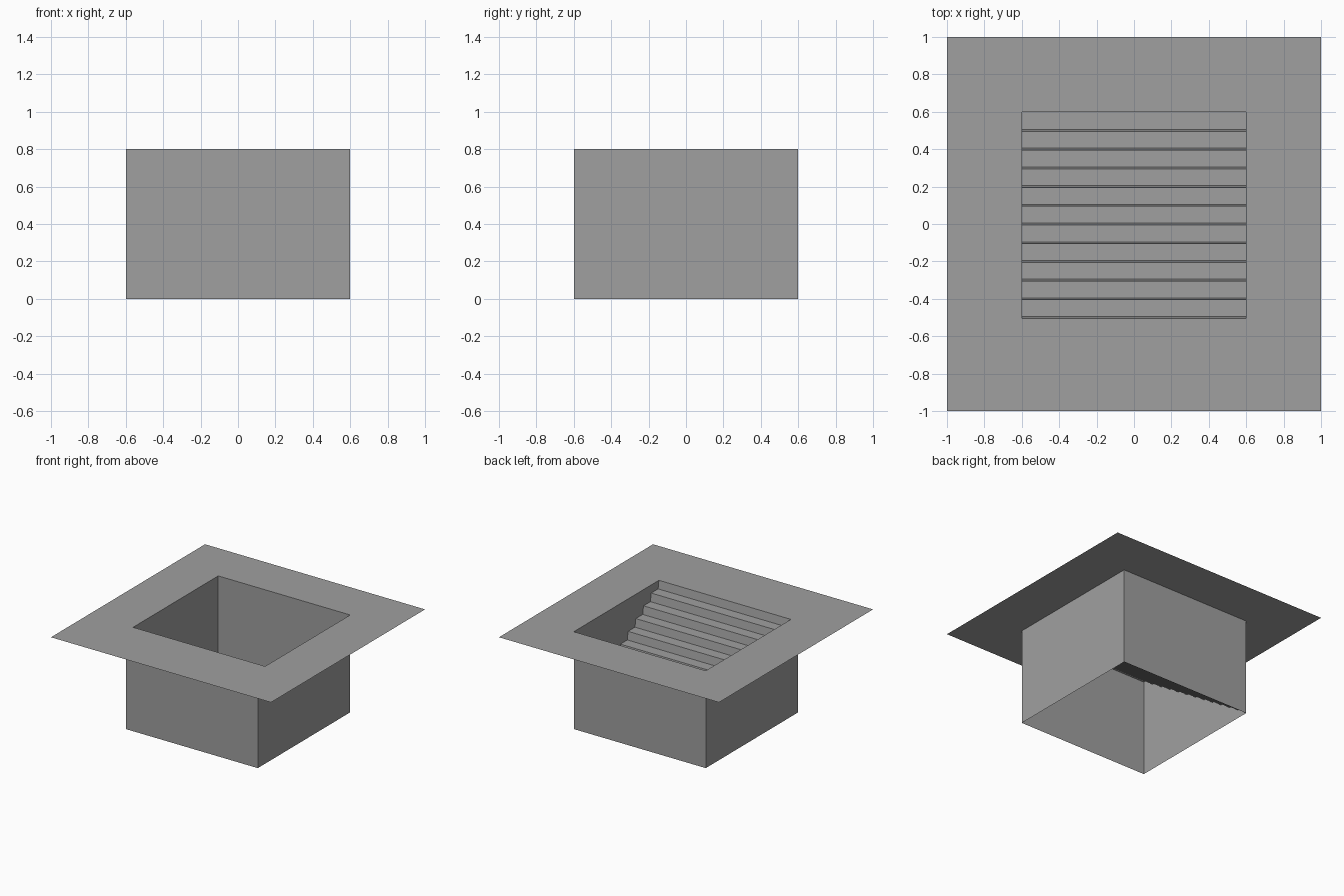
import bpy
import bmesh

cube = bpy.data.objects.get("Cube")
if cube:
    bpy.data.objects.remove(cube, do_unlink=True)

HALF = 1.0        # flange half width
PIT = 0.6         # shaft half width
TOP = 0.8         # flange height
STEPS = 12
RUN = 2 * PIT / STEPS
RISE = TOP / STEPS
SLANT = 0.005     # slight lean of each riser

grey = bpy.data.materials.new("mid grey")
grey.use_nodes = True
colour = (0.35, 0.35, 0.35, 1)
grey.diffuse_color = colour
grey.node_tree.nodes["Principled BSDF"].inputs["Base Color"].default_value = colour


def make_object(name, bm):
    mesh = bpy.data.meshes.new(name)
    bm.to_mesh(mesh)
    bm.free()
    mesh.materials.append(grey)
    obj = bpy.data.objects.new(name, mesh)
    bpy.context.collection.objects.link(obj)
    return obj


def loft(name, a, b, closed=False):
    """Join two matching point rows with a strip of quads."""
    bm = bmesh.new()
    row_a = [bm.verts.new(p) for p in a]
    row_b = [bm.verts.new(p) for p in b]
    count = len(a)
    for i in range(count if closed else count - 1):
        j = (i + 1) % count
        bm.faces.new((row_a[i], row_a[j], row_b[j], row_b[i]))
    return make_object(name, bm)


def square(size, z):
    return [(x * size, y * size, z) for x, y in ((-1, -1), (1, -1), (1, 1), (-1, 1))]


# Flat rim around the opening
loft("rim", square(HALF, TOP), square(PIT, TOP), closed=True)

# Open-bottomed shaft walls
loft("shaft_walls", square(PIT, 0), square(PIT, TOP), closed=True)

# Stair sheet descending from the front edge to the back wall
profile = [(-PIT, TOP)]
for k in range(1, STEPS):
    y = -PIT + k * RUN
    profile.append((y - SLANT, TOP - (k - 1) * RISE))
    profile.append((y + SLANT, TOP - k * RISE))
profile.append((PIT, RISE))
loft("stairs", [(-PIT, y, z) for y, z in profile], [(PIT, y, z) for y, z in profile])
# Turn the treads upward
stairs = bpy.data.objects["stairs"]
stairs.data.flip_normals()
